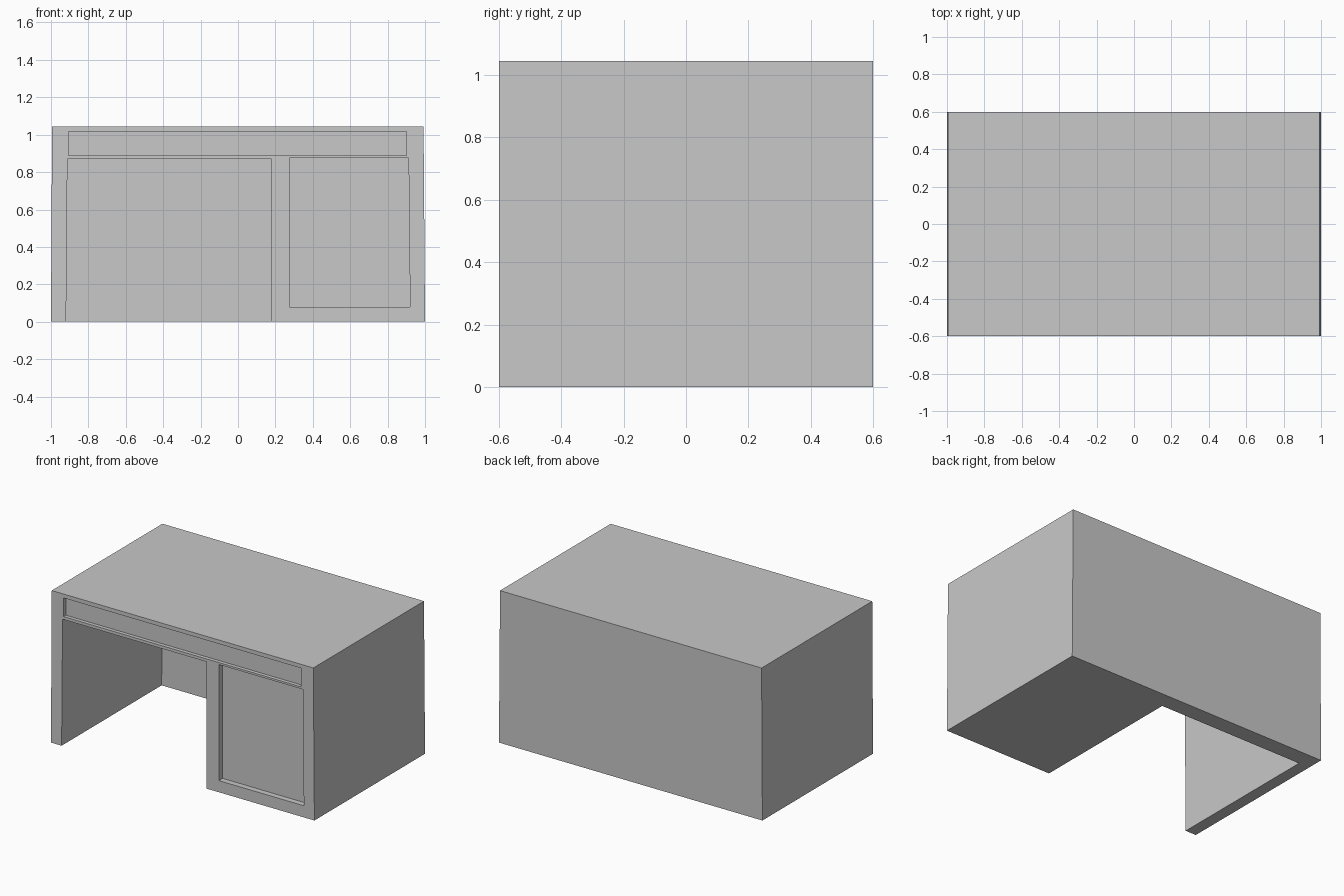
import bpy
import bmesh

cube = bpy.data.objects.get("Cube")
if cube:
    bpy.data.objects.remove(cube, do_unlink=True)

grey = bpy.data.materials.new("plain_grey")
grey.use_nodes = True
colour = (0.58, 0.58, 0.58, 1)
grey.diffuse_color = colour
grey.node_tree.nodes["Principled BSDF"].inputs["Base Color"].default_value = colour


def block(name, bottom_x, top_x, y, z):
    """Box whose sides may lean: separate x ranges at the bottom and the top."""
    bm = bmesh.new()
    for xs, height in ((bottom_x, z[0]), (top_x, z[1])):
        for x in xs:
            for depth in y:
                bm.verts.new((x, depth, height))
    bmesh.ops.convex_hull(bm, input=bm.verts[:])
    bmesh.ops.dissolve_limit(bm, angle_limit=0.001, verts=bm.verts[:], edges=bm.edges[:])
    bmesh.ops.recalc_face_normals(bm, faces=bm.faces[:])
    mesh = bpy.data.meshes.new(name)
    bm.to_mesh(mesh)
    bm.free()
    mesh.materials.append(grey)
    obj = bpy.data.objects.new(name, mesh)
    bpy.context.collection.objects.link(obj)
    return obj


def cut(target, cutter):
    """Carve the cutter out of the target, then discard the cutter."""
    cutter.hide_render = True
    mod = target.modifiers.new("cut", "BOOLEAN")
    mod.operation = "DIFFERENCE"
    mod.solver = "EXACT"
    mod.object = cutter
    bpy.context.view_layer.objects.active = target
    bpy.ops.object.modifier_apply(modifier=mod.name)
    bpy.data.objects.remove(cutter, do_unlink=True)


FRONT = -0.6
PLATE = 0.008

# Desk body, very slightly narrower at the top
body = block("desk_body", (-1, 1), (-0.994, 0.992), (FRONT, 0.6), (0, 1.045))

# Kneehole, open at the front and at the floor
cut(body, block("kneehole_cutter", (-0.92, 0.18), (-0.912, 0.18),
                (FRONT - 0.1, 0.485), (-0.1, 0.87)))

# Recessed drawer front and cupboard door
panels = (
    ("drawer_front", (-0.905, 0.9), (-0.905, 0.9), (0.89, 1.018), 0.025),
    ("cupboard_door", (0.275, 0.92), (0.275, 0.912), (0.08, 0.876), 0.04),
)
for name, low, high, z, depth in panels:
    floor = FRONT + depth
    cut(body, block(name + "_cutter", low, high, (FRONT - 0.1, floor + PLATE), z))
    block(name, low, high, (floor, floor + PLATE), z)
